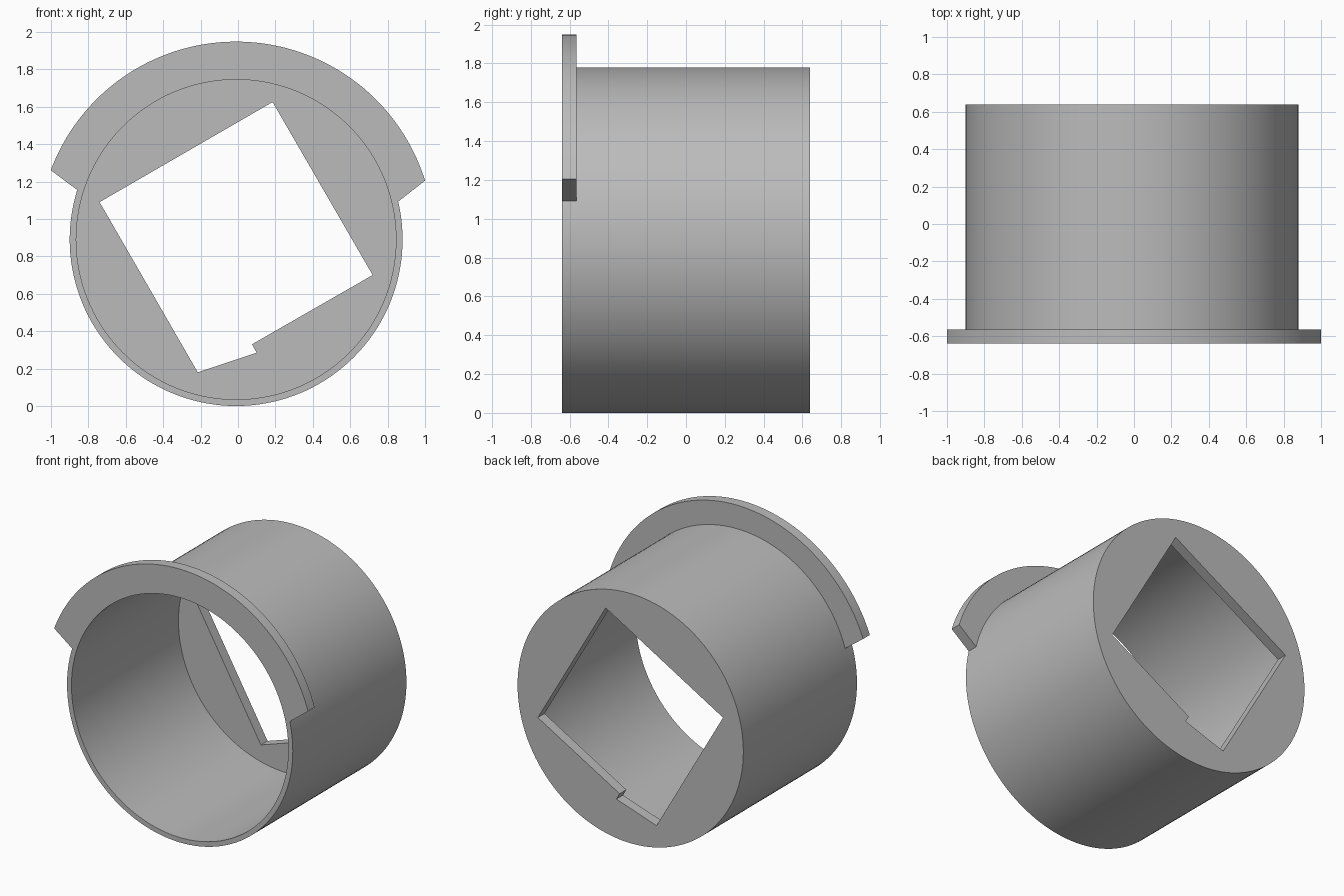
import bpy, bmesh
from math import cos, sin, atan2, pi, radians, tau
from mathutils import Vector

cube = bpy.data.objects.get("Cube")
if cube:
    bpy.data.objects.remove(cube, do_unlink=True)

CX, CZ = -0.01, 0.89            # sleeve axis
FRONT, BACK = -0.64, 0.64
OUTER, BORE, FLANGE = 0.89, 0.855, 1.058
THICK = 0.075                   # flange and end plate

grey = bpy.data.materials.new("plain grey")
grey.use_nodes = True
grey.diffuse_color = (0.5, 0.5, 0.5, 1)
grey.node_tree.nodes["Principled BSDF"].inputs["Base Color"].default_value = (0.5, 0.5, 0.5, 1)


def arc(radius, start, end, steps):
    return [(CX + radius * cos(start + (end - start) * i / steps),
             CZ + radius * sin(start + (end - start) * i / steps)) for i in range(steps + 1)]


def circle(radius, steps=144):
    return arc(radius, 0, tau, steps)[:-1]


def prism(name, outline, y0, y1):
    """Extrude an x-z outline along y."""
    bm = bmesh.new()
    face = bm.faces.new([bm.verts.new((x, y0, z)) for x, z in outline])
    new = bmesh.ops.extrude_face_region(bm, geom=[face])["geom"]
    bmesh.ops.translate(bm, vec=Vector((0, y1 - y0, 0)),
                        verts=[v for v in new if isinstance(v, bmesh.types.BMVert)])
    bmesh.ops.recalc_face_normals(bm, faces=bm.faces)
    mesh = bpy.data.meshes.new(name)
    bm.to_mesh(mesh)
    bm.free()
    mesh.materials.append(grey)
    obj = bpy.data.objects.new(name, mesh)
    bpy.context.collection.objects.link(obj)
    return obj


def combine(target, tool, operation):
    """Apply a boolean and discard the tool."""
    bpy.context.view_layer.objects.active = target
    mod = target.modifiers.new(operation.lower(), 'BOOLEAN')
    mod.operation, mod.object, mod.solver = operation, tool, 'EXACT'
    bpy.ops.object.modifier_apply(modifier=mod.name)
    bpy.data.objects.remove(tool, do_unlink=True)


def angle(x, z):
    return atan2(z - CZ, x - CX)


# Sleeve body
sleeve = prism("flanged_sleeve", circle(OUTER), FRONT, BACK)

# Partial front flange with slanted ends
outer_arc = arc(FLANGE, angle(1.0, 1.205), angle(-1.0, 1.26), 96)
inner_arc = arc(OUTER - 0.015, angle(-0.845, 1.145), angle(0.845, 1.083), 96)
combine(sleeve, prism("flange", outer_arc + inner_arc, FRONT, FRONT + THICK), 'UNION')

# Bore, stopping at the end plate
combine(sleeve, prism("bore_cutter", circle(BORE), FRONT - 0.1, BACK - THICK), 'DIFFERENCE')

# Tilted, notched opening through the end plate
opening = [(0.185, 1.625), (-0.74, 1.09), (-0.215, 0.18),
           (0.1, 0.285), (0.075, 0.33), (0.72, 0.70)]
combine(sleeve, prism("opening_cutter", opening, 0.3, BACK + 0.1), 'DIFFERENCE')

# Smooth round walls, sharp rims
bpy.ops.object.select_all(action='DESELECT')
sleeve.select_set(True)
bpy.context.view_layer.objects.active = sleeve
bpy.ops.object.shade_smooth_by_angle(angle=radians(30))
